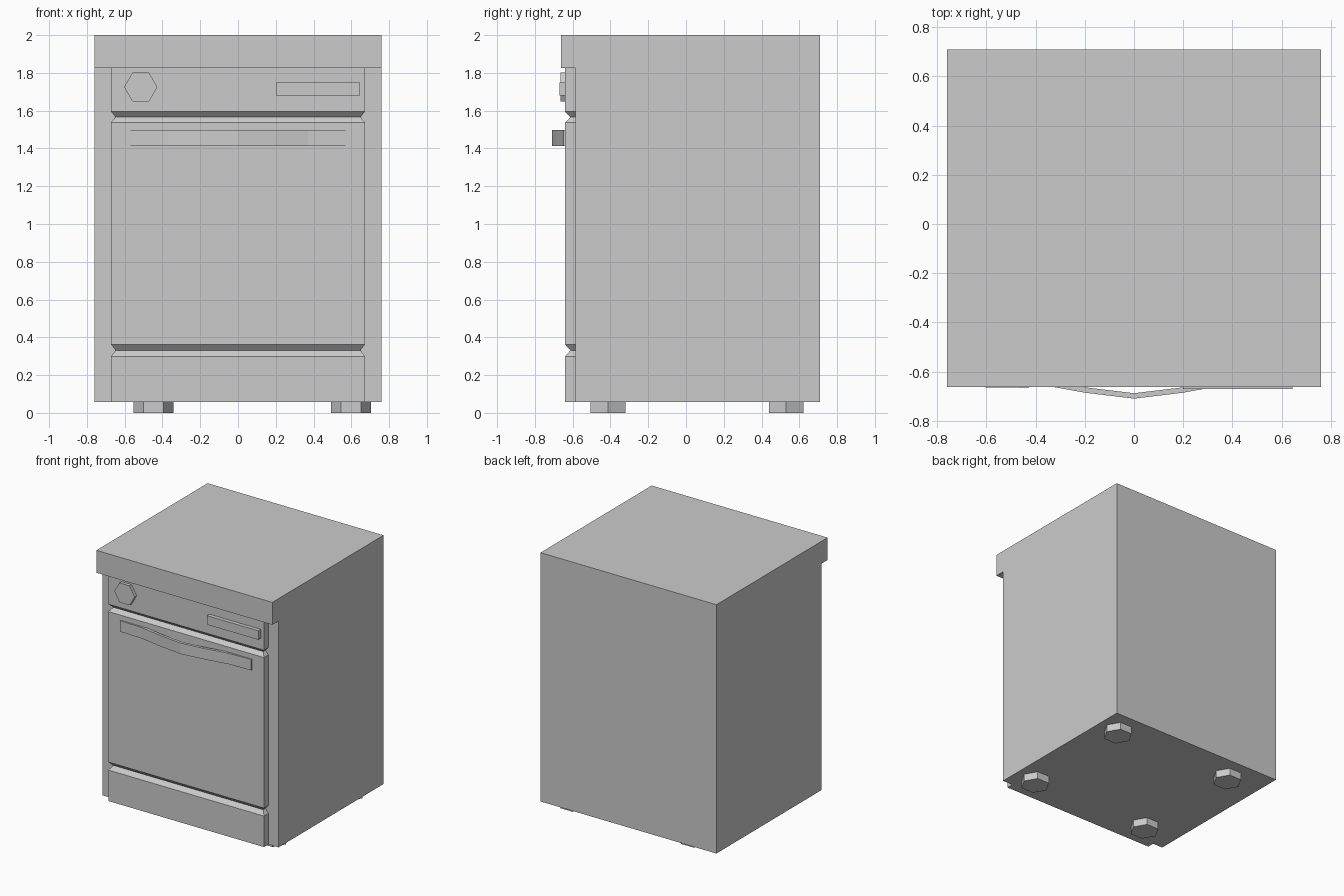
import bpy, bmesh, math
from mathutils import Matrix

cube = bpy.data.objects.get("Cube")
if cube:
    bpy.data.objects.remove(cube, do_unlink=True)

grey = bpy.data.materials.new("light grey enamel")
grey.use_nodes = True
colour = (0.6, 0.6, 0.6, 1)
grey.diffuse_color = colour
grey.node_tree.nodes["Principled BSDF"].inputs["Base Color"].default_value = colour


def finish(name, bm):
    bmesh.ops.recalc_face_normals(bm, faces=bm.faces)
    mesh = bpy.data.meshes.new(name)
    bm.to_mesh(mesh)
    bm.free()
    mesh.materials.append(grey)
    obj = bpy.data.objects.new(name, mesh)
    bpy.context.collection.objects.link(obj)
    return obj


def extrude_profile(name, points, vector):
    """Closed flat outline swept along a vector into a solid."""
    bm = bmesh.new()
    face = bm.faces.new([bm.verts.new(p) for p in points])
    swept = bmesh.ops.extrude_face_region(bm, geom=[face], use_keep_orig=True)
    moved = [v for v in swept["geom"] if isinstance(v, bmesh.types.BMVert)]
    bmesh.ops.translate(bm, verts=moved, vec=vector)
    return finish(name, bm)


def hexagon(name, radius, depth, matrix):
    bm = bmesh.new()
    bmesh.ops.create_cone(bm, cap_ends=True, segments=6, radius1=radius,
                          radius2=radius, depth=depth)
    # point the corners along x
    corner = bm.verts[:][0].co
    turn = Matrix.Rotation(-math.atan2(corner.y, corner.x), 4, 'Z')
    bmesh.ops.transform(bm, verts=bm.verts, matrix=matrix @ turn)
    return finish(name, bm)


# Cabinet with the worktop overhanging the front
half, base, lip = 0.76, 0.057, 1.825
front, back = -0.585, 0.71
outline = [(front, base), (back, base), (back, 2), (-0.662, 2),
           (-0.662, lip), (front, lip)]
extrude_profile("cabinet", [(-half, y, z) for y, z in outline], (2 * half, 0, 0))

# Front panel: stacked rings, pinched in at the two V grooves
levels = [(base, 0), (0.299, 0), (0.331, 1), (0.362, 0),
          (1.537, 0), (1.566, 1), (1.595, 0), (lip, 0)]
bm = bmesh.new()
rings = []
for z, pinch in levels:
    x, y = 0.673 - 0.026 * pinch, -0.64 + 0.028 * pinch
    rings.append([bm.verts.new(p) for p in
                  [(-x, y, z), (x, y, z), (x, front, z), (-x, front, z)]])
for low, high in zip(rings, rings[1:]):
    for i in range(4):
        j = (i + 1) % 4
        bm.faces.new([low[i], low[j], high[j], high[i]])
bm.faces.new(rings[0])
bm.faces.new(rings[-1])
finish("front_panel", bm)

# Bowed door handle
right_half = [(0.2, -0.686), (0.37, -0.655), (0.568, -0.648)]
bow = [(-x, y) for x, y in reversed(right_half)] + [(0, -0.71)] + right_half
loop = bow + [(x, y + 0.022) for x, y in reversed(bow)]
extrude_profile("door_handle", [(x, y, 1.412) for x, y in loop], (0, 0, 0.085))

# Display plate
plate = [(0.2, 1.68), (0.645, 1.68), (0.645, 1.75), (0.2, 1.75)]
extrude_profile("display", [(x, -0.67, z) for x, z in plate], (0, 0.035, 0))

# Control knob
hexagon("control_knob", 0.088, 0.03,
        Matrix.Translation((-0.515, -0.65, 1.725)) @ Matrix.Rotation(math.pi / 2, 4, 'X'))

# Four feet
for side, x in (("right", -0.447), ("left", 0.598)):
    for end, y in (("front", -0.413), ("back", 0.53)):
        hexagon(f"{end}_{side}_foot", 0.106, base,
                Matrix.Translation((x, y, base / 2)))
